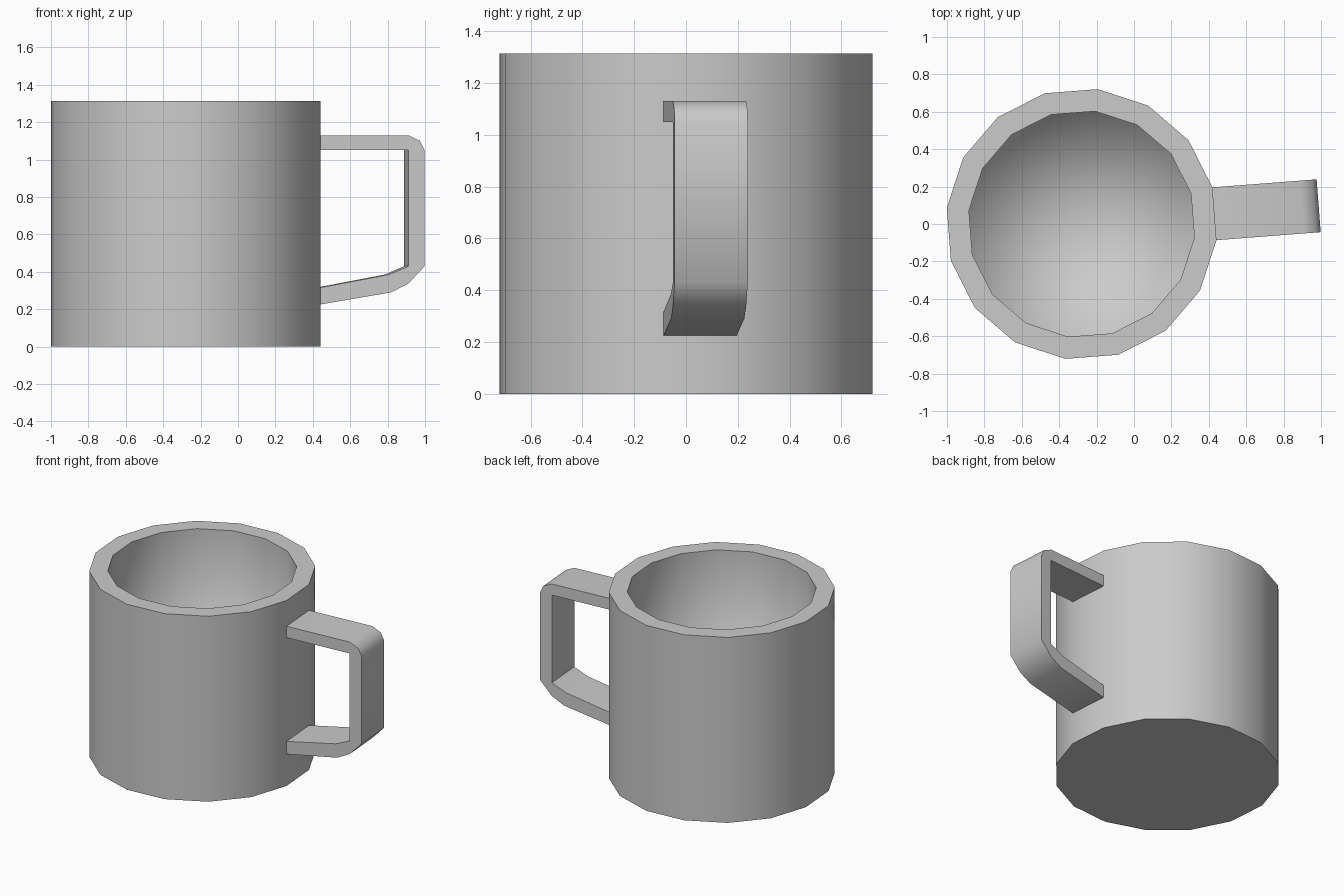
import bpy, bmesh, math

if "Cube" in bpy.data.objects:
    bpy.data.objects.remove(bpy.data.objects["Cube"])

SIDES = 16
TURN = math.radians(4.4)      # whole mug is turned slightly about z
CENTRE_X = -0.28
R_OUT, R_IN = 0.726, 0.607
HEIGHT, FLOOR = 1.313, 0.12
HALF_W = R_OUT * math.sin(math.pi / SIDES)   # handle is as wide as one side


def finish(bm, name, angle, keep_smooth=lambda e: False):
    """Fix normals, shade smooth with sharp creases, and place in the scene."""
    bmesh.ops.recalc_face_normals(bm, faces=bm.faces)
    for f in bm.faces:
        f.smooth = True
    for e in bm.edges:
        e.smooth = keep_smooth(e) or e.calc_face_angle(0) < math.radians(angle)
    mesh = bpy.data.meshes.new(name)
    bm.to_mesh(mesh)
    bm.free()
    obj = bpy.data.objects.new(name, mesh)
    obj.location.x = CENTRE_X
    obj.rotation_euler.z = TURN
    bpy.context.collection.objects.link(obj)
    return obj


def ring(bm, radius, z):
    step = 2 * math.pi / SIDES
    return [bm.verts.new((radius * math.cos((i - 0.5) * step),
                          radius * math.sin((i - 0.5) * step), z))
            for i in range(SIDES)]


# Cup: outer wall, rim, inner wall, underside and rounded-looking inner floor
bm = bmesh.new()
rings = [ring(bm, r, z) for r, z in
         [(R_OUT, 0), (R_OUT, HEIGHT), (R_IN, HEIGHT), (R_IN, FLOOR)]]
for a, b in zip(rings, rings[1:]):
    for i in range(SIDES):
        j = (i + 1) % SIDES
        bm.faces.new((a[i], a[j], b[j], b[i]))
bm.faces.new(rings[0])
middle = bm.verts.new((0, 0, FLOOR))
for i in range(SIDES):
    bm.faces.new((rings[3][i], rings[3][(i + 1) % SIDES], middle))
finish(bm, "cup", 30,
       lambda e: all(abs(v.co.z - FLOOR) < 1e-4 for v in e.verts))

# Handle: side profile (distance from the cup axis, height) extruded across
outer = [(0.710, 1.13), (1.183, 1.13), (1.246, 1.10), (1.271, 1.05),
         (1.271, 0.43), (1.183, 0.337), (1.092, 0.29), (0.710, 0.225)]
inner = [(0.710, 0.315), (1.078, 0.385), (1.183, 0.43),
         (1.183, 1.05), (0.710, 1.05)]
bm = bmesh.new()
side = bm.faces.new([bm.verts.new((u, -HALF_W, z)) for u, z in outer + inner])
extruded = bmesh.ops.extrude_face_region(bm, geom=[side], use_keep_orig=True)
verts = [g for g in extruded["geom"] if isinstance(g, bmesh.types.BMVert)]
bmesh.ops.translate(bm, verts=verts, vec=(0, 2 * HALF_W, 0))
finish(bm, "handle", 50)
